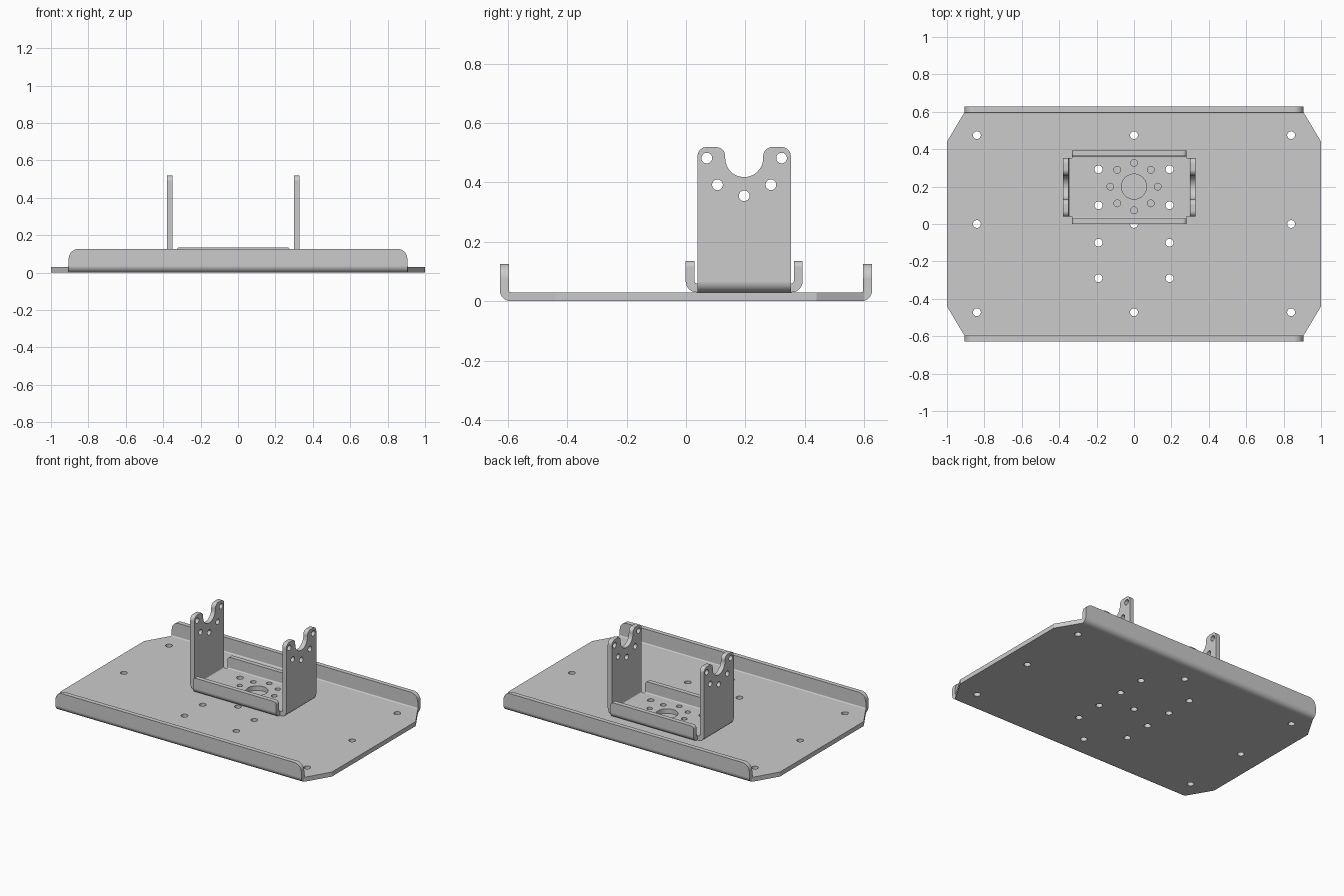
import bpy, bmesh
from math import cos, sin, radians

if "Cube" in bpy.data.objects:
    bpy.data.objects.remove(bpy.data.objects["Cube"])

T, R = 0.03, 0.037          # sheet thickness, outer bend radius


def arc(cx, cy, r, a0, a1, n=8):
    angles = [radians(a0 + (a1 - a0) * i / n) for i in range(n + 1)]
    return [(cx + r * cos(a), cy + r * sin(a)) for a in angles]


def prism(name, outlines, axis, lo, hi):
    """Extrude 2D outlines along an axis."""
    place = {'x': lambda p, d: (d, p[0], p[1]),
             'y': lambda p, d: (p[0], d, p[1]),
             'z': lambda p, d: (p[0], p[1], d)}[axis]
    bm = bmesh.new()
    for pts in outlines:
        a = [bm.verts.new(place(p, lo)) for p in pts]
        b = [bm.verts.new(place(p, hi)) for p in pts]
        bm.faces.new(a)
        bm.faces.new(b)
        for i in range(len(pts)):
            j = (i + 1) % len(pts)
            bm.faces.new((a[i], a[j], b[j], b[i]))
    bmesh.ops.recalc_face_normals(bm, faces=bm.faces[:])
    me = bpy.data.meshes.new(name)
    bm.to_mesh(me)
    bm.free()
    ob = bpy.data.objects.new(name, me)
    bpy.context.collection.objects.link(ob)
    return ob


def activate(ob):
    bpy.ops.object.select_all(action='DESELECT')
    ob.select_set(True)
    bpy.context.view_layer.objects.active = ob


def combine(ob, other, operation):
    m = ob.modifiers.new("boolean", 'BOOLEAN')
    m.solver, m.operation, m.object = 'EXACT', operation, other
    activate(ob)
    bpy.ops.object.modifier_apply(modifier=m.name)
    bpy.data.objects.remove(other)


def drill(ob, holes, axis, lo, hi):
    circles = [arc(x, y, r, 0, 348.75, 31) for x, y, r in holes]
    combine(ob, prism("hole_cutter", circles, axis, lo, hi), 'DIFFERENCE')


def channel(c, w, z, h):
    """U-shaped bent sheet section, half width w about c, standing on z."""
    i = R - T
    pts = ([(-w, h)] + arc(R - w, z + R, R, 180, 270) + arc(w - R, z + R, R, 270, 360)
           + [(w, h), (w - T, h)] + arc(w - R, z + R, i, 0, -90)
           + arc(R - w, z + R, i, -90, -180) + [(T - w, h)])
    return [(c + x, y) for x, y in pts]


def finish(ob):
    activate(ob)
    bpy.ops.object.shade_smooth_by_angle(angle=radians(30))
    m = ob.modifiers.new("weighted_normals", 'WEIGHTED_NORMAL')
    m.keep_sharp = True


# Base plate: folded channel trimmed by its plan and front outlines
base = prism("base_plate", [channel(0, 0.627, 0, 0.25)], 'x', -1.1, 1.1)
quarter = [(1, 0.44), (0.905, 0.6), (0.905, 0.7)]
right = [(x, -y) for x, y in reversed(quarter)] + quarter
plan = right + [(-x, y) for x, y in reversed(right)]
combine(base, prism("plan_cutter", [plan], 'z', -0.2, 0.4), 'INTERSECT')
half = [(1.1, -0.1), (1.1, 0.05)] + arc(0.855, 0.076, 0.05, 0, 90)
front = half + [(-x, z) for x, z in reversed(half)]
combine(base, prism("front_cutter", [front], 'y', -0.8, 0.8), 'INTERSECT')

# Bolt holes in the base
mounts = [(x, y, 0.021) for x in (-0.19, 0.19) for y in (-0.29, -0.1, 0.1, 0.292)]
edge = [(x, y, 0.021) for x in (-0.84, 0, 0.84) for y in (-0.472, 0, 0.475)]
drill(base, mounts + edge, 'z', -0.1, 0.1)
finish(base)

# Bracket uprights: tall channel trimmed to the notched side outline
CX, CY = -0.025, 0.196
bracket = prism("motor_bracket", [channel(CX, 0.354, 0.03, 0.7)], 'y', -0.1, 0.5)
half = ([(0.157, -0.1)] + arc(0.127, 0.489, 0.03, 0, 90)
        + arc(0.094, 0.489, 0.03, 90, 180) + arc(0, 0.482, 0.064, 0, -90, 12))
side = half + [(-y, z) for y, z in reversed(half[:-1])]
side = [(CY + y, z) for y, z in side]
combine(bracket, prism("side_cutter", [side], 'x', -0.6, 0.6), 'INTERSECT')
side_holes = [(CY + y, z, 0.018) for y, z in
              ((-0.126, 0.482), (0.126, 0.482), (-0.09, 0.392), (0.09, 0.392), (0, 0.355))]
drill(bracket, side_holes, 'x', -0.6, 0.6)

# Bracket low lips: second channel across, rounded at the top corners
lips = prism("bracket_lips", [channel(CY, 0.197, 0.03, 0.3)], 'x', -0.5, 0.5)
half = [(0.306, -0.1)] + arc(0.286, 0.115, 0.02, 0, 90)
front = [(CX + x, z) for x, z in half + [(-x, z) for x, z in reversed(half)]]
combine(lips, prism("lip_cutter", [front], 'y', -0.3, 0.6), 'INTERSECT')
combine(bracket, lips, 'UNION')

# Bracket floor: shaft opening, ring of screw holes, mounting holes
ring = [(x, CY + 0.004 + y, 0.018) for x, y in arc(0, 0, 0.127, 0, 315, 7)]
drill(bracket, [(0, 0.2, 0.067)] + ring + [h for h in mounts if h[1] > 0], 'z', -0.05, 0.1)
finish(bracket)
